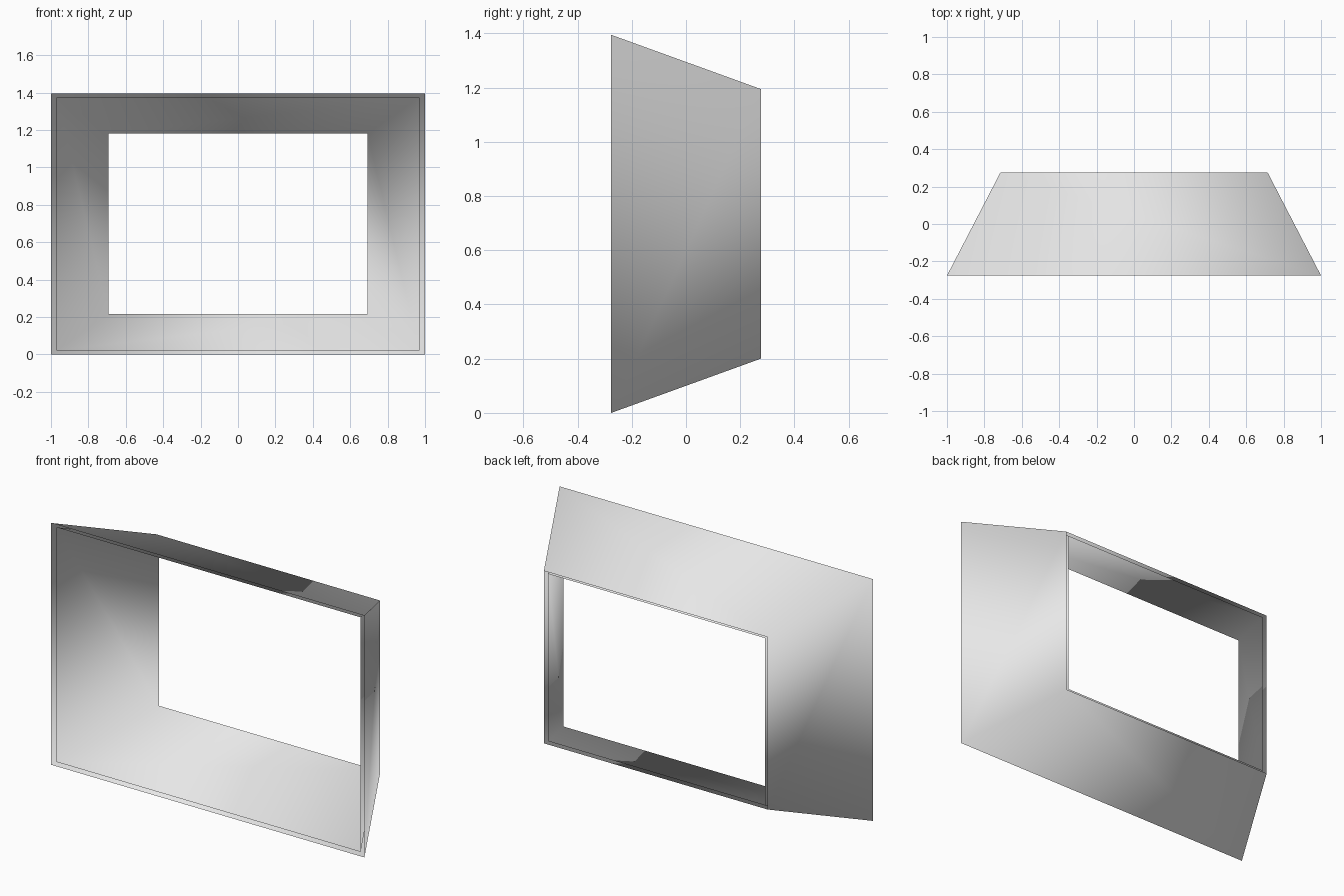
import bpy
import bmesh

if "Cube" in bpy.data.objects:
    bpy.data.objects.remove(bpy.data.objects["Cube"], do_unlink=True)

HEIGHT = 1.395
MID_Z = HEIGHT / 2
HALF_DEPTH = 0.276
FRONT = (1.0, MID_Z)        # half width, half height at the front opening
BACK = (0.714, 0.4975)      # half width, half height at the back opening

grey = bpy.data.materials.new("light grey")
grey.use_nodes = True
colour = (0.8, 0.8, 0.8, 1)
grey.diffuse_color = colour
grey.node_tree.nodes["Principled BSDF"].inputs["Base Color"].default_value = colour


def tapered_sleeve(name, scale, inward):
    """Four-walled open sleeve that narrows toward the back."""
    bm = bmesh.new()
    rings = []
    for (w, h), y in ((FRONT, -HALF_DEPTH), (BACK, HALF_DEPTH)):
        rings.append([bm.verts.new((sx * w * scale, y * scale, sz * h * scale))
                      for sx, sz in ((-1, -1), (1, -1), (1, 1), (-1, 1))])
    front, back = rings
    for i in range(4):
        j = (i + 1) % 4
        face = bm.faces.new((front[i], front[j], back[j], back[i]))
        face.smooth = True
        # Outer walls face away from the axis, the lining faces the opening
        face.normal_update()
        away = face.normal.dot(face.calc_center_median()) > 0
        if away == inward:
            face.normal_flip()
    mesh = bpy.data.meshes.new(name)
    bm.to_mesh(mesh)
    bm.free()
    mesh.materials.append(grey)
    obj = bpy.data.objects.new(name, mesh)
    obj.location.z = MID_Z
    bpy.context.collection.objects.link(obj)
    return obj


# Outer walls and the slightly smaller lining nested inside them
tapered_sleeve("outer_walls", 1.0, False)
tapered_sleeve("inner_lining", 0.97, True)
